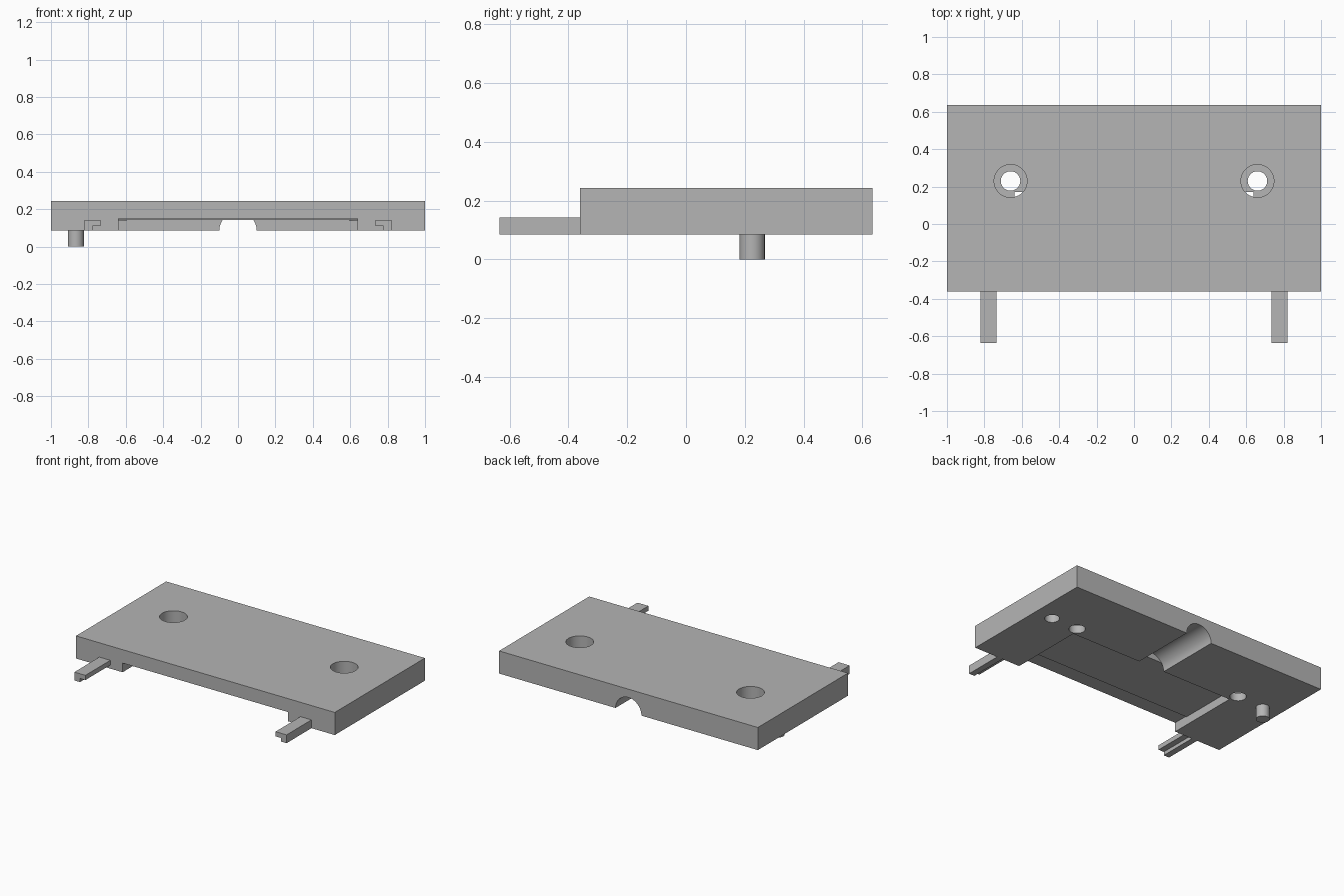
import bpy
import bmesh
from mathutils import Matrix

cube = bpy.data.objects.get("Cube")
if cube:
    bpy.data.objects.remove(cube, do_unlink=True)

grey = bpy.data.materials.new("plain grey")
grey.use_nodes = True
colour = (0.46, 0.46, 0.46, 1)
grey.diffuse_color = colour
grey.node_tree.nodes["Principled BSDF"].inputs["Base Color"].default_value = colour

BOTTOM, TOP = 0.085, 0.243
FRONT, BACK = -0.36, 0.635
HOLE_Y = 0.23


def finish(name, bm):
    bmesh.ops.recalc_face_normals(bm, faces=bm.faces)
    mesh = bpy.data.meshes.new(name)
    bm.to_mesh(mesh)
    bm.free()
    mesh.materials.append(grey)
    obj = bpy.data.objects.new(name, mesh)
    bpy.context.collection.objects.link(obj)
    return obj


def box(name, x0, x1, y0, y1, z0, z1):
    bm = bmesh.new()
    centre = Matrix.Translation(((x0 + x1) / 2, (y0 + y1) / 2, (z0 + z1) / 2))
    size = Matrix.Diagonal((x1 - x0, y1 - y0, z1 - z0, 1))
    bmesh.ops.create_cube(bm, size=1, matrix=centre @ size)
    return finish(name, bm)


def rod(name, x, y, radius, z0, z1):
    bm = bmesh.new()
    bmesh.ops.create_cone(bm, cap_ends=True, segments=48, radius1=radius, radius2=radius,
                          depth=z1 - z0, matrix=Matrix.Translation((x, y, (z0 + z1) / 2)))
    return finish(name, bm)


def extrude_y(name, profile, y0, y1):
    bm = bmesh.new()
    face = bm.faces.new([bm.verts.new((x, y0, z)) for x, z in profile])
    new = bmesh.ops.extrude_face_region(bm, geom=[face])["geom"]
    verts = [v for v in new if isinstance(v, bmesh.types.BMVert)]
    bmesh.ops.translate(bm, verts=verts, vec=(0, y1 - y0, 0))
    return finish(name, bm)


def smooth(obj):
    bpy.ops.object.select_all(action="DESELECT")
    obj.select_set(True)
    bpy.context.view_layer.objects.active = obj
    bpy.ops.object.shade_smooth_by_angle()


def cut(obj, cutter):
    bpy.context.view_layer.objects.active = obj
    mod = obj.modifiers.new("cut", "BOOLEAN")
    mod.operation = "DIFFERENCE"
    mod.solver = "EXACT"
    mod.object = cutter
    bpy.ops.object.modifier_apply(modifier=mod.name)
    bpy.data.objects.remove(cutter, do_unlink=True)


# Main block
block = box("block", -1, 1, FRONT, BACK, BOTTOM, TOP)

# Stepped pocket under the front: profile in y and z, turned to run along x
pocket_back, step_y = 0.17, -0.25
bm = bmesh.new()
side = [(FRONT - 0.1, 0), (pocket_back, 0), (pocket_back, 0.143),
        (step_y, 0.143), (step_y, 0.149), (FRONT - 0.1, 0.149)]
face = bm.faces.new([bm.verts.new((-0.64, y, z)) for y, z in side])
new = bmesh.ops.extrude_face_region(bm, geom=[face])["geom"]
bmesh.ops.translate(bm, vec=(1.28, 0, 0),
                    verts=[v for v in new if isinstance(v, bmesh.types.BMVert)])
cut(block, finish("pocket_cutter", bm))

# Round channel from the pocket to the back
bm = bmesh.new()
length = BACK + 0.1 - pocket_back
place = Matrix.Translation((0, pocket_back + length / 2, BOTTOM))
bmesh.ops.create_cone(bm, cap_ends=True, segments=64, radius1=0.1, radius2=0.1,
                      depth=length, matrix=place @ Matrix.Rotation(1.5707963, 4, "X"))
cut(block, finish("channel_cutter", bm))

# Counterbored screw holes
for s in (-1, 1):
    cut(block, rod("bore_cutter", s * 0.66, HOLE_Y, 0.052, 0, 0.3))
    cut(block, rod("counterbore_cutter", s * 0.66, HOLE_Y, 0.088, 0.14, 0.3))

# Blind socket opposite the peg
cut(block, rod("socket_cutter", 0.865, HOLE_Y, 0.047, 0, 0.175))
smooth(block)

# Locating peg
smooth(rod("locating_peg", -0.867, 0.225, 0.043, 0, BOTTOM + 0.01))

# L-section arms at the front
section = [(0.82, BOTTOM), (0.82, 0.143), (0.735, 0.143),
           (0.735, 0.11), (0.777, 0.11), (0.777, BOTTOM)]
for s, name in ((1, "left_arm"), (-1, "right_arm")):
    extrude_y(name, [(s * x, z) for x, z in section], -0.635, FRONT)
